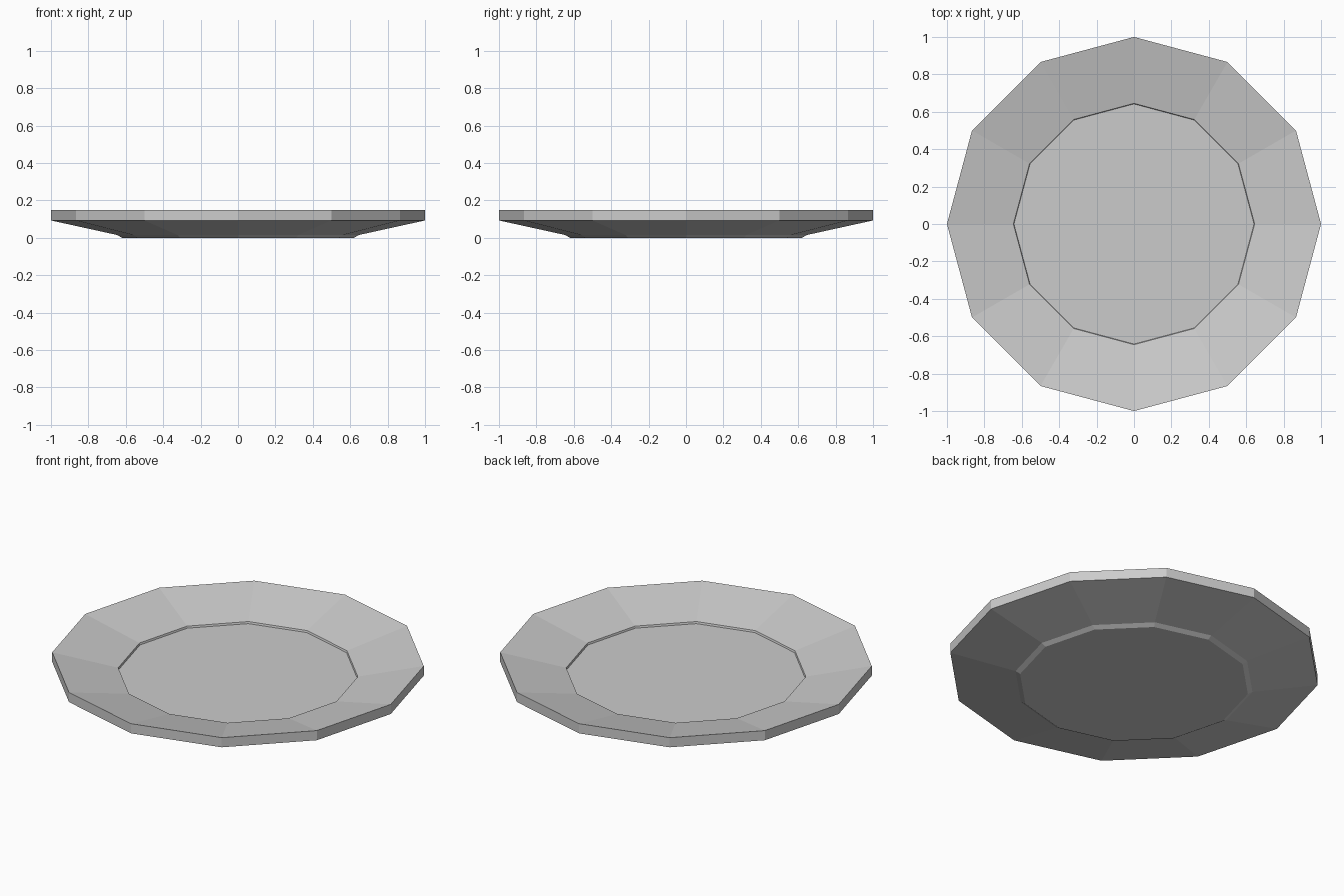
import bpy
import bmesh
from math import cos, sin, tau

cube = bpy.data.objects.get("Cube")
if cube:
    bpy.data.objects.remove(cube, do_unlink=True)

SIDES = 12

# One plain grey for the whole plate
grey = bpy.data.materials.new("plain_grey")
grey.use_nodes = True
colour = (0.6, 0.6, 0.6, 1)
grey.diffuse_color = colour
grey.node_tree.nodes["Principled BSDF"].inputs["Base Color"].default_value = colour


def lathe(name, profile, material):
    """Turn a (radius, height) profile into a closed faceted solid."""
    bm = bmesh.new()
    rings = []
    for radius, height in profile:
        angles = [tau * i / SIDES for i in range(SIDES)]
        rings.append([bm.verts.new((radius * cos(a), radius * sin(a), height)) for a in angles])
    for low, high in zip(rings, rings[1:]):
        for i in range(SIDES):
            j = (i + 1) % SIDES
            bm.faces.new((low[i], low[j], high[j], high[i]))
    bm.faces.new(rings[0][::-1])
    bm.faces.new(rings[-1])
    bmesh.ops.recalc_face_normals(bm, faces=bm.faces)
    mesh = bpy.data.meshes.new(name)
    bm.to_mesh(mesh)
    bm.free()
    mesh.materials.append(material)
    obj = bpy.data.objects.new(name, mesh)
    bpy.context.collection.objects.link(obj)
    return obj


# Foot, sloping underside, upright rim, sloping top and sunken floor
lathe("plate", [
    (0.62, 0),
    (0.645, 0.015),
    (1, 0.093),
    (1, 0.15),
    (0.645, 0.073),
    (0.642, 0.062),
], grey)
